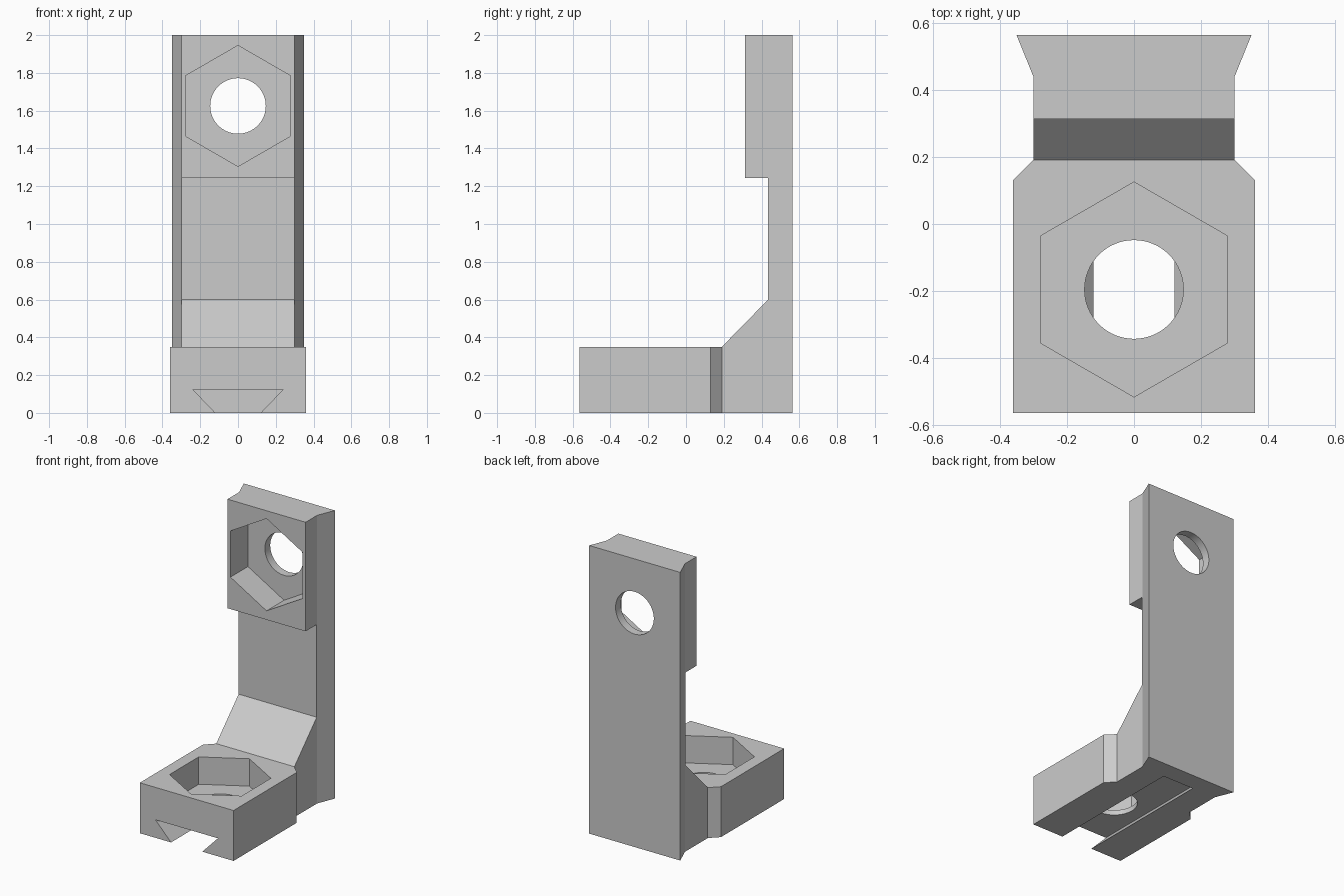
import bpy, bmesh, math

cube = bpy.data.objects.get("Cube")
if cube:
    bpy.data.objects.remove(cube, do_unlink=True)

grey = bpy.data.materials.new("light_grey")
grey.use_nodes = True
colour = (0.6, 0.6, 0.6, 1)
grey.diffuse_color = colour
grey.node_tree.nodes["Principled BSDF"].inputs["Base Color"].default_value = colour


def prism(name, points, axis, low, high):
    """Extrude a 2D outline along x, y or z."""
    place = {"x": lambda a, b, d: (d, a, b),
             "y": lambda a, b, d: (a, d, b),
             "z": lambda a, b, d: (a, b, d)}[axis]
    bm = bmesh.new()
    rings = [[bm.verts.new(place(a, b, d)) for a, b in points] for d in (low, high)]
    for ring in rings:
        bm.faces.new(ring)
    n = len(points)
    for i in range(n):
        j = (i + 1) % n
        bm.faces.new((rings[0][i], rings[0][j], rings[1][j], rings[1][i]))
    bmesh.ops.recalc_face_normals(bm, faces=bm.faces)
    mesh = bpy.data.meshes.new(name)
    bm.to_mesh(mesh)
    bm.free()
    mesh.materials.append(grey)
    obj = bpy.data.objects.new(name, mesh)
    bpy.context.collection.objects.link(obj)
    return obj


def ngon(sides, radius, centre):
    """Regular outline with a corner pointing up."""
    return [(radius * math.sin(math.tau * i / sides),
             centre + radius * math.cos(math.tau * i / sides)) for i in range(sides)]


def combine(target, tool, operation):
    """Apply a boolean and discard the tool."""
    bpy.context.view_layer.objects.active = target
    mod = target.modifiers.new("cut", "BOOLEAN")
    mod.operation, mod.solver, mod.object = operation, "EXACT", tool
    bpy.ops.object.modifier_apply(modifier=mod.name)
    bpy.data.objects.remove(tool, do_unlink=True)


# Plan outline: wide foot, chamfered corners, flared back edge
half = [(0.36, -0.563), (0.36, 0.13), (0.30, 0.19), (0.30, 0.44), (0.35, 0.563)]
plan = half + [(-x, y) for x, y in reversed(half)]
bracket = prism("angle_bracket", plan, "z", 0, 2)

# Side profile: foot, sloped gusset, thin upright, thick head
side = [(-0.7, -0.1), (0.7, -0.1), (0.7, 2.1), (0.313, 2.1), (0.313, 1.243),
        (0.435, 1.243), (0.435, 0.6), (0.19, 0.35), (-0.7, 0.35)]
combine(bracket, prism("side_profile", side, "x", -1, 1), "INTERSECT")

# Dovetail groove under the foot, closed at the back
slope = 0.12 / 0.125
low = 0.12 - slope * 0.05
groove = [(-low, -0.05), (low, -0.05), (0.24, 0.125), (-0.24, 0.125)]
combine(bracket, prism("groove", groove, "y", -0.7, 0.435), "DIFFERENCE")

# Hexagonal nut pockets and round bolt holes, in foot and head
sockets = [("z", -0.195, (0.16, 0.5), (0.06, 0.3)),
           ("y", 1.625, (0.2, 0.505), (0.4, 0.7))]
for axis, centre, pocket, hole in sockets:
    combine(bracket, prism("nut_pocket", ngon(6, 0.32, centre), axis, *pocket), "DIFFERENCE")
    combine(bracket, prism("bolt_hole", ngon(64, 0.147, centre), axis, *hole), "DIFFERENCE")

bpy.ops.object.select_all(action="DESELECT")
bracket.select_set(True)
bpy.context.view_layer.objects.active = bracket
bpy.ops.object.shade_smooth_by_angle(angle=math.radians(15))
